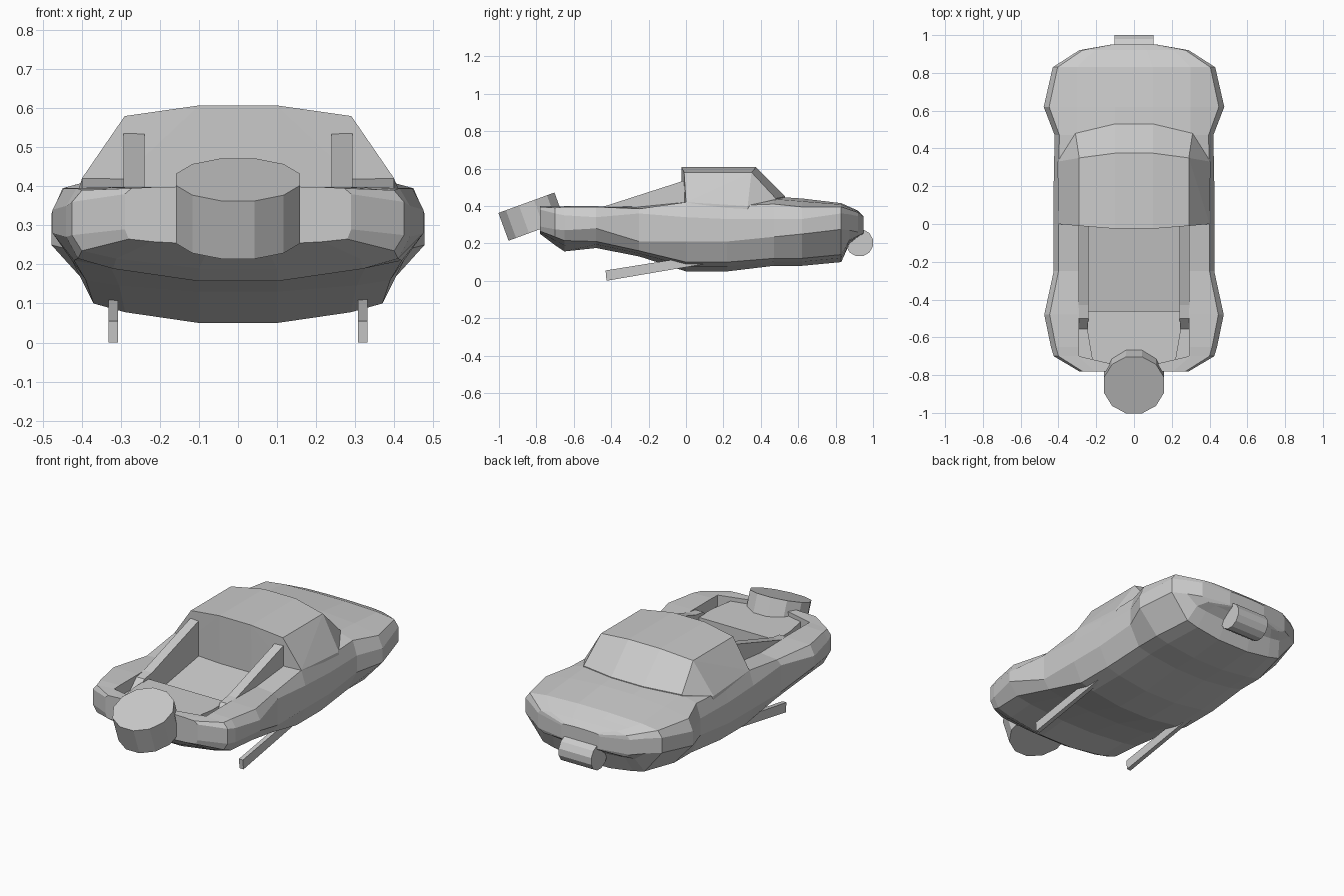
import bpy, bmesh
from math import radians
from mathutils import Matrix, Vector

if "Cube" in bpy.data.objects:
    bpy.data.objects.remove(bpy.data.objects["Cube"])


def finish(name, bm):
    bmesh.ops.recalc_face_normals(bm, faces=bm.faces)
    me = bpy.data.meshes.new(name)
    bm.to_mesh(me)
    bm.free()
    ob = bpy.data.objects.new(name, me)
    bpy.context.collection.objects.link(ob)
    return ob


def prism(name, outline, vec):
    """Extrude a closed outline along a vector."""
    bm = bmesh.new()
    face = bm.faces.new([bm.verts.new(p) for p in outline])
    out = bmesh.ops.extrude_face_region(bm, geom=[face])
    moved = [g for g in out["geom"] if isinstance(g, bmesh.types.BMVert)]
    bmesh.ops.translate(bm, verts=moved, vec=Vector(vec))
    return finish(name, bm)


def cylinder(name, sides, radius, depth, matrix):
    bm = bmesh.new()
    bmesh.ops.create_cone(bm, cap_ends=True, segments=sides, radius1=radius,
                          radius2=radius, depth=depth, matrix=matrix)
    return finish(name, bm)


def mirrored(right):
    return right + [(-x, y) for x, y in reversed(right)]


# Hull stations: y, half width, chine width, keel, chine, lower side, upper side, shoulder, deck
stations = [
    (-0.78, .29, .28, .25, .265, .29, .38, .395, .40),
    (-0.70, .425, .40, .19, .235, .275, .36, .39, .40),
    (-0.65, .44, .41, .157, .215, .27, .35, .395, .40),
    (-0.48, .475, .42, .175, .21, .28, .34, .395, .40),
    (-0.25, .425, .39, .13, .16, .21, .36, .385, .40),
    (0.00, .425, .37, .05, .10, .21, .34, .42, .42),
    (0.22, .425, .37, .05, .10, .21, .33, .40, .43),
    (0.47, .42, .36, .08, .12, .235, .33, .41, .45),
    (0.62, .478, .36, .08, .12, .25, .33, .395, .44),
    (0.83, .43, .32, .10, .14, .275, .36, .395, .415),
    (0.875, .36, .29, .20, .22, .27, .355, .38, .395),
    (0.92, .29, .25, .235, .24, .26, .345, .365, .375),
    (0.95, .12, .11, .25, .255, .26, .33, .34, .345),
]
bm = bmesh.new()
rings = []
for y, w, wl, zb, zl, m1, m2, zs, zt in stations:
    k = min(1, w / .42)
    half = [(.1 * k, zb), (.78 * wl, zb + (zl - zb) * .55), (wl, zl), (w, m1),
            (w, m2), (.94 * w, zs), (.3 * k, (zs + 2 * zt) / 3), (.1 * k, zt)]
    rings.append([bm.verts.new((x, y, z)) for x, z in mirrored(half)])
for a, b in zip(rings, rings[1:]):
    for i in range(len(a)):
        j = (i + 1) % len(a)
        bm.faces.new((a[i], a[j], b[j], b[i]))
bm.faces.new(rings[0])
bm.faces.new(rings[-1])
hull = finish("body_hull", bm)

# Open bed cut into the front deck: sloping floor, then a shallower end
plan = mirrored([(.29, -.3), (.29, -.70), (.1, -.745)])
slope = [(-.01, .335), (-.01, .65), (-.46, .65), (-.46, .26)]
cutters = [prism("bed_end_cutter", [(x, y, .335) for x, y in plan], (0, 0, .3)),
           prism("bed_floor_cutter", [(-.29, y, z) for y, z in slope], (.58, 0, 0))]
for c in cutters:
    c.hide_render = True
    c.hide_viewport = True
    cut = hull.modifiers.new("bed", 'BOOLEAN')
    cut.operation = 'DIFFERENCE'
    cut.solver = 'EXACT'
    cut.object = c

# Raised shelf at the end of the bed, leaving small corner pockets
shelf = mirrored([(.245, -.46), (.245, -.58), (.22, -.725), (.1, -.75)])
prism("bed_shelf", [(x, y, .325) for x, y in shelf], (0, 0, .05))

# Cab
cab = [(.1, -.025, .607), (.1, .375, .607), (.29, -.01, .58), (.29, .35, .58),
       (.40, 0, .42), (.405, .33, .40), (.31, .48, .44), (.1, .53, .45)]
cab += [(x, max(y, -.02), .325) for x, y, z in cab if z < .5] + [(.1, -.02, .325)]
bm = bmesh.new()
verts = [bm.verts.new((s * x, y, z)) for x, y, z in cab for s in (1, -1)]
bmesh.ops.convex_hull(bm, input=verts)
bmesh.ops.dissolve_limit(bm, angle_limit=radians(1), verts=bm.verts, edges=bm.edges)
finish("cab", bm)

for side, s in (("left", -1), ("right", 1)):
    # Sloping panels behind the cab
    sail = [(.02, .545), (-.43, .40), (-.50, .39), (-.56, .33), (-.46, .25), (.02, .33)]
    prism(side + "_buttress", [(s * .24, y, z) for y, z in sail], (s * .053, 0, 0))
    # Thin skid bars below
    skid = [(-.43, .055), (-.425, .0), (.10, .09), (.10, .14)]
    prism(side + "_skid", [(s * .307, y, z) for y, z in skid], (s * .025, 0, 0))

# Tilted drum at the front, roller at the back
cylinder("front_drum", 12, .165, .158,
         Matrix.Translation((0, -.826, .343)) @ Matrix.Rotation(radians(20), 4, 'X')
         @ Matrix.Rotation(radians(15), 4, 'Z'))
cylinder("rear_roller", 12, .074, .206,
         Matrix.Translation((0, .928, .203)) @ Matrix.Rotation(radians(90), 4, 'Y')
         @ Matrix.Rotation(radians(15), 4, 'Z'))
